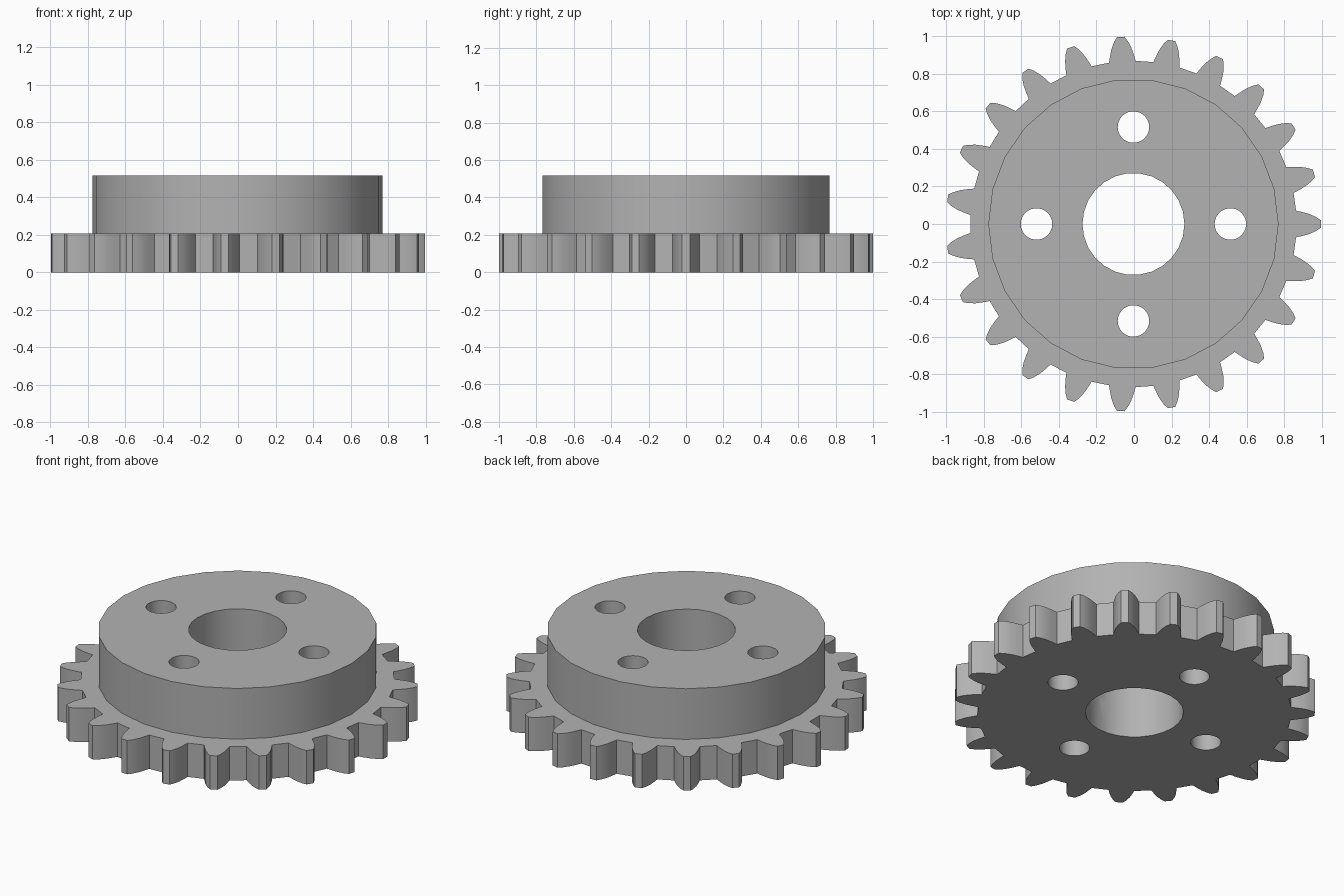
import bpy
import bmesh
import math

CX = -0.003            # axis position along x
TEETH = 23
GEAR_TOP, HUB_TOP = 0.207, 0.517

cube = bpy.data.objects.get("Cube")
if cube:
    bpy.data.objects.remove(cube, do_unlink=True)

# Single grey metal
metal = bpy.data.materials.new("grey metal")
colour = (0.448, 0.448, 0.448, 1)
metal.diffuse_color = colour
metal.use_nodes = True
metal.node_tree.nodes["Principled BSDF"].inputs["Base Color"].default_value = colour


def polar(radius, degrees):
    a = math.radians(degrees)
    return radius * math.cos(a), radius * math.sin(a)


def circle(radius, sides, x=0, y=0):
    ring = [polar(radius, 360 * i / sides) for i in range(sides)]
    return [(x + px, y + py) for px, py in ring]


def add_prism(bm, outline, z0, z1):
    """Extrude a closed outline from z0 up to z1."""
    low = [bm.verts.new((x + CX, y, z0)) for x, y in outline]
    high = [bm.verts.new((x + CX, y, z1)) for x, y in outline]
    bm.faces.new(low[::-1])
    bm.faces.new(high)
    n = len(low)
    for i in range(n):
        j = (i + 1) % n
        bm.faces.new((low[i], low[j], high[j], high[i]))


def make_object(name, prisms):
    bm = bmesh.new()
    for prism in prisms:
        add_prism(bm, *prism)
    mesh = bpy.data.meshes.new(name)
    bm.to_mesh(mesh)
    bm.free()
    mesh.materials.append(metal)
    obj = bpy.data.objects.new(name, mesh)
    bpy.context.collection.objects.link(obj)
    return obj


# Tooth flank as (radius, half angle), from root to tip
flank = [(0.87, 4.7), (0.905, 4.0), (0.94, 3.25), (0.975, 2.2), (1.0, 1.15)]
tooth = [(r, -a) for r, a in flank] + [(r, a) for r, a in reversed(flank)]
outline = [polar(r, a + 360 * i / TEETH) for i in range(TEETH) for r, a in tooth]

gear = make_object("toothed_ring", [(outline, 0, GEAR_TOP)])
hub = make_object("raised_hub", [(circle(0.774, 26), GEAR_TOP, HUB_TOP)])

# Centre bore and four bolt holes
holes = [(circle(0.272, 26), -0.1, 0.7)]
for i in range(4):
    x, y = polar(0.517, 90 * i)
    holes.append((circle(0.084, 26, x, y), -0.1, 0.7))
cutter = make_object("hole_cutter", holes)
cutter.hide_render = True

for obj in (gear, hub):
    bpy.ops.object.select_all(action="DESELECT")
    bpy.context.view_layer.objects.active = obj
    obj.select_set(True)
    cut = obj.modifiers.new("holes", "BOOLEAN")
    cut.operation = "DIFFERENCE"
    cut.solver = "EXACT"
    cut.object = cutter
    bpy.ops.object.modifier_apply(modifier=cut.name)
    bpy.ops.object.shade_smooth_by_angle(angle=math.radians(25))

bpy.data.objects.remove(cutter, do_unlink=True)
